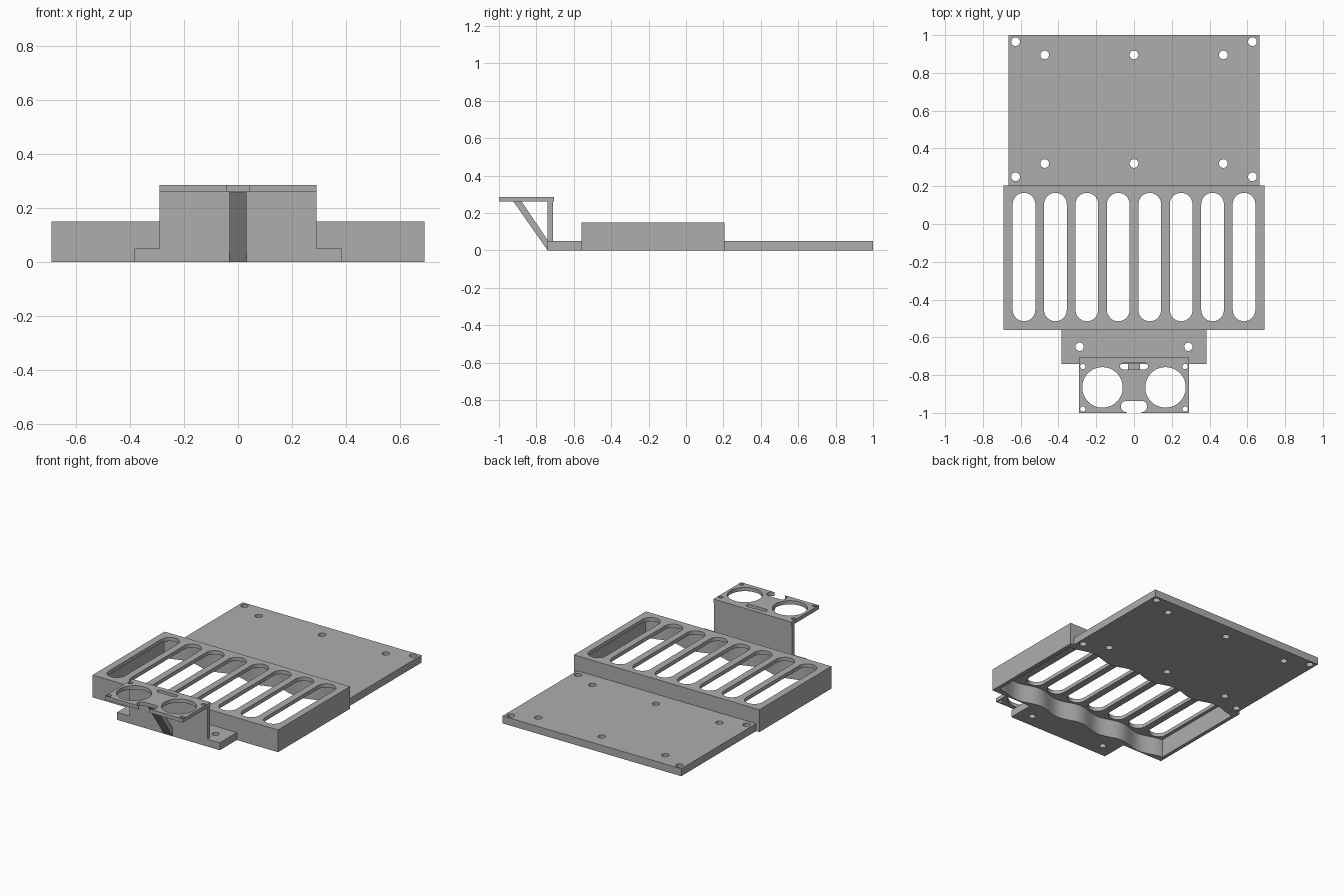
import bpy, bmesh, math
from mathutils import Matrix

cube = bpy.data.objects.get("Cube")
if cube:
    bpy.data.objects.remove(cube)

grey = bpy.data.materials.new("plain grey")
grey.use_nodes = True
grey.diffuse_color = (0.42, 0.42, 0.42, 1)
grey.node_tree.nodes["Principled BSDF"].inputs["Base Color"].default_value = grey.diffuse_color


def rect(x0, x1, y0, y1):
    return [(x0, y0), (x1, y0), (x1, y1), (x0, y1)]


def circle(x, y, r, n=32):
    return [(x + r * math.cos(math.tau * i / n), y + r * math.sin(math.tau * i / n))
            for i in range(n)]


def slot(x, y, r, half, along_y=False, n=16):
    """Rounded slot; half is the distance from centre to each end arc centre."""
    pts = []
    for end in (1, -1):
        for i in range(n + 1):
            a = math.pi * i / n - math.pi / 2
            u, v = end * (half + r * math.cos(a)), end * r * math.sin(a)
            pts.append((x - v, y + u) if along_y else (x + u, y + v))
    return pts


def prism(name, outlines, z0, z1, turn=None):
    """Extrude an outline with holes between two heights."""
    curve = bpy.data.curves.new(name, "CURVE")
    curve.dimensions = "2D"
    curve.fill_mode = "BOTH"
    curve.extrude = (z1 - z0) / 2
    for pts in outlines:
        spline = curve.splines.new("POLY")
        spline.points.add(len(pts) - 1)
        for p, (x, y) in zip(spline.points, pts):
            p.co = (x, y, 0, 1)
        spline.use_cyclic_u = True
    temp = bpy.data.objects.new(name + " outline", curve)
    bpy.context.collection.objects.link(temp)
    bpy.context.view_layer.update()
    mesh = bpy.data.meshes.new_from_object(
        temp.evaluated_get(bpy.context.evaluated_depsgraph_get()))
    bpy.data.objects.remove(temp)
    mesh.name = name
    # Weld caps to walls, then place
    bm = bmesh.new()
    bm.from_mesh(mesh)
    bmesh.ops.remove_doubles(bm, verts=bm.verts, dist=0.0001)
    bmesh.ops.translate(bm, verts=bm.verts, vec=(0, 0, (z0 + z1) / 2))
    if turn:
        bm.transform(turn)
    bmesh.ops.recalc_face_normals(bm, faces=bm.faces)
    bm.to_mesh(mesh)
    bm.free()
    mesh.materials.clear()
    mesh.materials.append(grey)
    obj = bpy.data.objects.new(name, mesh)
    bpy.context.collection.objects.link(obj)
    bpy.ops.object.select_all(action="DESELECT")
    obj.select_set(True)
    bpy.context.view_layer.objects.active = obj
    bpy.ops.object.shade_smooth_by_angle(angle=math.radians(30))
    return obj


# Rear mounting plate with screw holes
holes = [circle(x, y, 0.023) for x in (-0.627, 0.627) for y in (0.25, 0.965)]
holes += [circle(x, y, 0.023) for x in (-0.473, 0, 0.473) for y in (0.32, 0.895)]
prism("rear_plate", [rect(-0.665, 0.665, 0.205, 1)] + holes, 0, 0.05)

# Raised grille: slotted top over a hollow with wavy end walls
block = rect(-0.69, 0.69, -0.56, 0.205)
slots = [slot((i - 3.5) * 0.1664, -0.175, 0.06, 0.28, True) for i in range(8)]
prism("grille_top", [block] + slots, 0.125, 0.15)


def wave(x):
    return 0.018 * math.cos(math.tau * 4 * x / 1.33)


xs = [-0.665 + 1.33 * i / 64 for i in range(65)]
cavity = [(x, -0.535 + wave(x)) for x in xs]
cavity += [(x, 0.18 - wave(x)) for x in reversed(xs)]
prism("grille_skirt", [block, cavity], 0, 0.125)

# Front foot with two screw holes
foot_holes = [circle(s * 0.288, -0.65, 0.022) for s in (-1, 1)]
prism("front_foot", [rect(-0.383, 0.383, -0.74, -0.56)] + foot_holes, 0, 0.05)

# Upright wall of the bracket
prism("bracket_wall", [rect(-0.29, 0.29, -0.74, -0.71)], 0.05, 0.26)

# Bracket shelf: outline with a front notch, two large openings and small holes
notch = []
for side in (-1, 1):
    arc = [(side * (0.04 + 0.03 * math.sin(a)), -0.966 - 0.03 * math.cos(a))
           for a in (math.pi * i / 12 for i in range(13))]
    notch += arc if side < 0 else arc[::-1]
shelf = [(-0.29, -1), (-0.04, -1)] + notch + [(0.04, -1), (0.29, -1),
                                              (0.29, -0.705), (-0.29, -0.705)]
openings = [circle(s * 0.167, -0.865, 0.107, 64) for s in (-1, 1)]
openings += [circle(s * 0.271, y, 0.014, 16) for s in (-1, 1) for y in (-0.755, -0.98)]
openings.append(slot(0, -0.753, 0.016, 0.058))
prism("bracket_shelf", [shelf] + openings, 0.26, 0.285)

# Diagonal strut under the shelf, drawn in side profile and turned upright
side_on = Matrix(((0, 0, 1, 0), (1, 0, 0, 0), (0, 1, 0, 0), (0, 0, 0, 1)))
strut = [(-0.74, 0), (-0.74, 0.055), (-0.878, 0.26), (-0.922, 0.26)]
prism("bracket_strut", [strut], -0.032, 0.032, side_on)
